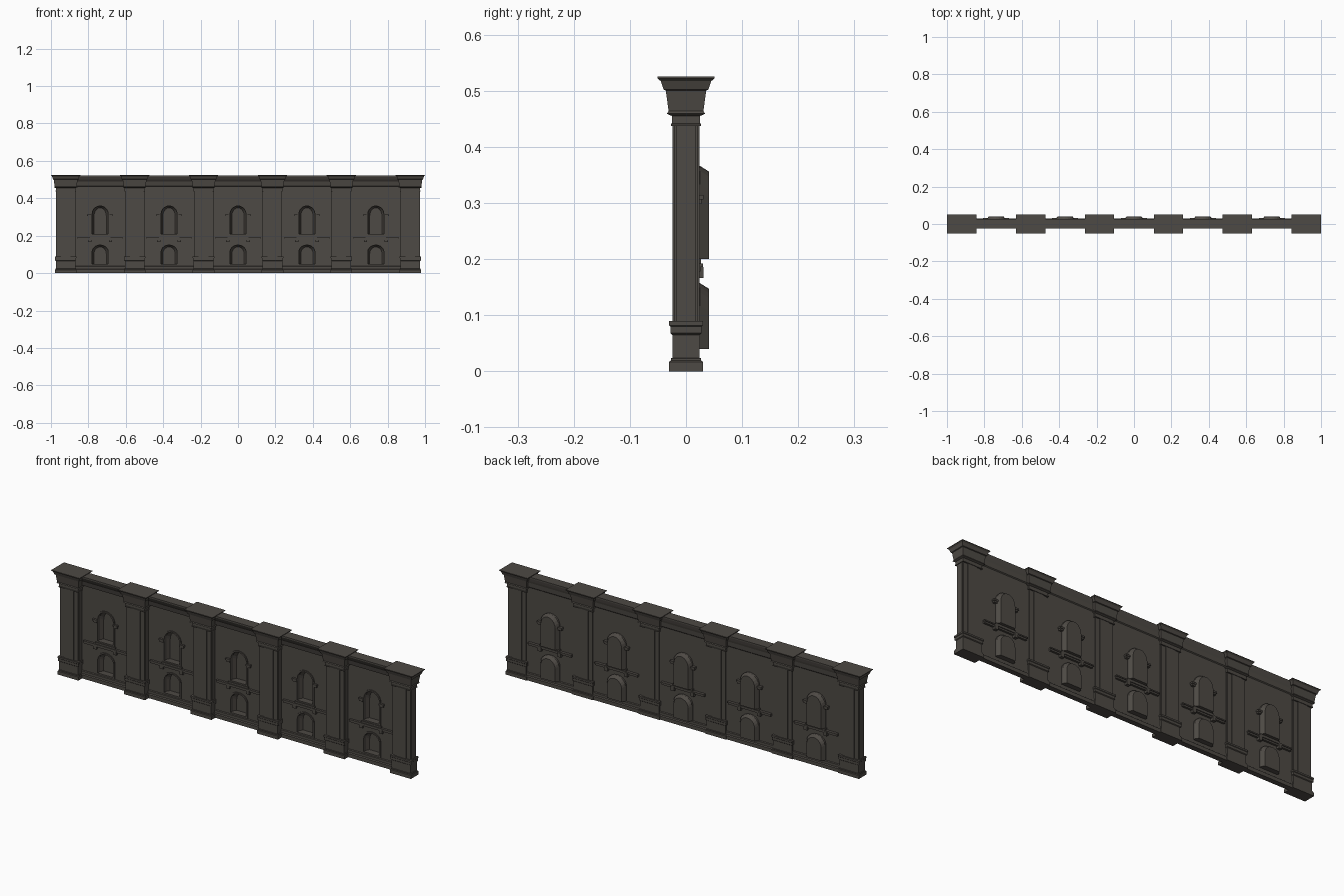
import bpy, bmesh, math

if "Cube" in bpy.data.objects:
    bpy.data.objects.remove(bpy.data.objects["Cube"])

stone = bpy.data.materials.new("dark_stone")
stone.diffuse_color = (0.075, 0.067, 0.058, 1)
stone.use_nodes = True
stone.node_tree.nodes["Principled BSDF"].inputs["Base Color"].default_value = stone.diffuse_color

PITCH = 0.3685
PIERS = [(i - 2.5) * PITCH for i in range(6)]
BAYS = [(i - 2) * PITCH for i in range(5)]


def finish(name, bm):
    bmesh.ops.recalc_face_normals(bm, faces=bm.faces[:])
    me = bpy.data.meshes.new(name)
    bm.to_mesh(me)
    bm.free()
    me.materials.append(stone)
    ob = bpy.data.objects.new(name, me)
    bpy.context.collection.objects.link(ob)
    return ob


def loft(bm, rings):
    """Skin a list of equally sized closed rings and cap both ends."""
    rows = [[bm.verts.new(p) for p in r] for r in rings]
    n = len(rows[0])
    for a, b in zip(rows, rows[1:]):
        for i in range(n):
            bm.faces.new((a[i], a[(i + 1) % n], b[(i + 1) % n], b[i]))
    bm.faces.new(rows[0][::-1])
    bm.faces.new(rows[-1])


def box(bm, x0, x1, y0, y1, z0, z1):
    loft(bm, [[(x0, y0, z), (x1, y0, z), (x1, y1, z), (x0, y1, z)] for z in (z0, z1)])


def stack(bm, cx, profile):
    """Pier moulding: profile of (z, half depth), width is a fixed amount larger."""
    rings = []
    for z, d in profile:
        w = d + 0.028
        rings.append([(cx - w, -d, z), (cx + w, -d, z), (cx + w, d, z), (cx - w, d, z)])
    loft(bm, rings)


def arch(cx, y, w, z0, top, rise, inset=0):
    """Arched outline in the xz plane; inset shrinks the sides and crown only."""
    w2 = w - inset
    spring = top - inset - rise
    pts = [(cx - w2, y, z0), (cx + w2, y, z0)]
    for k in range(11):
        a = math.pi * k / 10
        pts.append((cx + w2 * math.cos(a), y, spring + rise * math.sin(a)))
    return pts


def cut(ob, cutter):
    m = ob.modifiers.new("niches", 'BOOLEAN')
    m.operation = 'DIFFERENCE'
    m.solver = 'EXACT'
    m.object = cutter
    bpy.context.view_layer.objects.active = ob
    bpy.ops.object.modifier_apply(modifier=m.name)


# thin wall panel set back between the piers, with plinth and deep cornice
FRONT, BACK = .008, .016
side = [(0, .009), (.018, .009), (.022, .004), (.035, .004), (.038, 0), (.463, 0),
        (.467, .004), (.49, .006), (.5, .009), (.515, .012), (.522, .012)]
outline = [(FRONT - o * (2.6 if z > .4 else 1), z) for z, o in side]
outline += [(BACK + o, z) for z, o in reversed(side)]
bm = bmesh.new()
loft(bm, [[(x, y, z) for y, z in outline] for x in (-.92, .92)])
wall = finish("wall", bm)

# arched niche surrounds, boxed out at the back, and their cutters
shells, holes = bmesh.new(), bmesh.new()
for cx in BAYS:
    for z0, top, rise in ((.2, .366, .047), (.04, .157, .04)):
        loft(shells, [arch(cx, y, .05, z0, top, rise, i)
                      for y, i in ((.003, 0), (.025, 0), (.041, .01))])
        loft(holes, [arch(cx, y, .043, z0 + .008, top - .007, rise - .003, i)
                     for y, i in ((-.04, 0), (.02, 0), (.037, .01))])
surrounds = finish("niche_surrounds", shells)
cutter = finish("niche_cutter", holes)
cut(wall, cutter)
cut(surrounds, cutter)
bpy.data.objects.remove(cutter)

# string course with sills, brackets and arch imposts, showing on both wall sides
bm = bmesh.new()
for cx in BAYS:
    box(bm, cx - .118, cx + .118, 0, .026, .178, .186)
    box(bm, cx - .12, cx + .12, -.003, .03, .186, .192)
    box(bm, cx - .055, cx + .055, 0, .027, .192, .201)
    for s in (-1, 1):
        bx = cx + s * .055
        box(bm, bx - .009, bx + .009, -.003, .031, .166, .186)
        ix = cx + s * .056
        box(bm, ix - .01, ix + .01, .0, .028, .298, .306)
        box(bm, ix - .013, ix + .013, -.003, .031, .306, .314)
finish("string_course_and_imposts", bm)

# piers: pedestal, stepped shaft, capital
bm = bmesh.new()
for cx in PIERS:
    stack(bm, cx, [(0, .03), (.017, .03), (.019, .027), (.023, .027), (.024, .0245),
                   (.065, .0245), (.068, .028), (.08, .028), (.082, .03), (.09, .03)])
finish("pier_pedestals", bm)

bm = bmesh.new()
for cx in PIERS:
    stack(bm, cx, [(.088, .0205), (.44, .0205)])
    box(bm, cx - .026, cx + .026, -.0245, .0245, .088, .44)
    box(bm, cx - .052, cx + .052, -.017, .017, .088, .44)
finish("pier_shafts", bm)

bm = bmesh.new()
for cx in PIERS:
    stack(bm, cx, [(.437, .0245), (.437, .027), (.441, .027), (.442, .025), (.455, .025),
                   (.457, .03), (.459, .034), (.464, .031), (.5, .036), (.502, .04),
                   (.505, .041), (.517, .045), (.522, .0505), (.525, .0505)])
finish("pier_capitals", bm)
